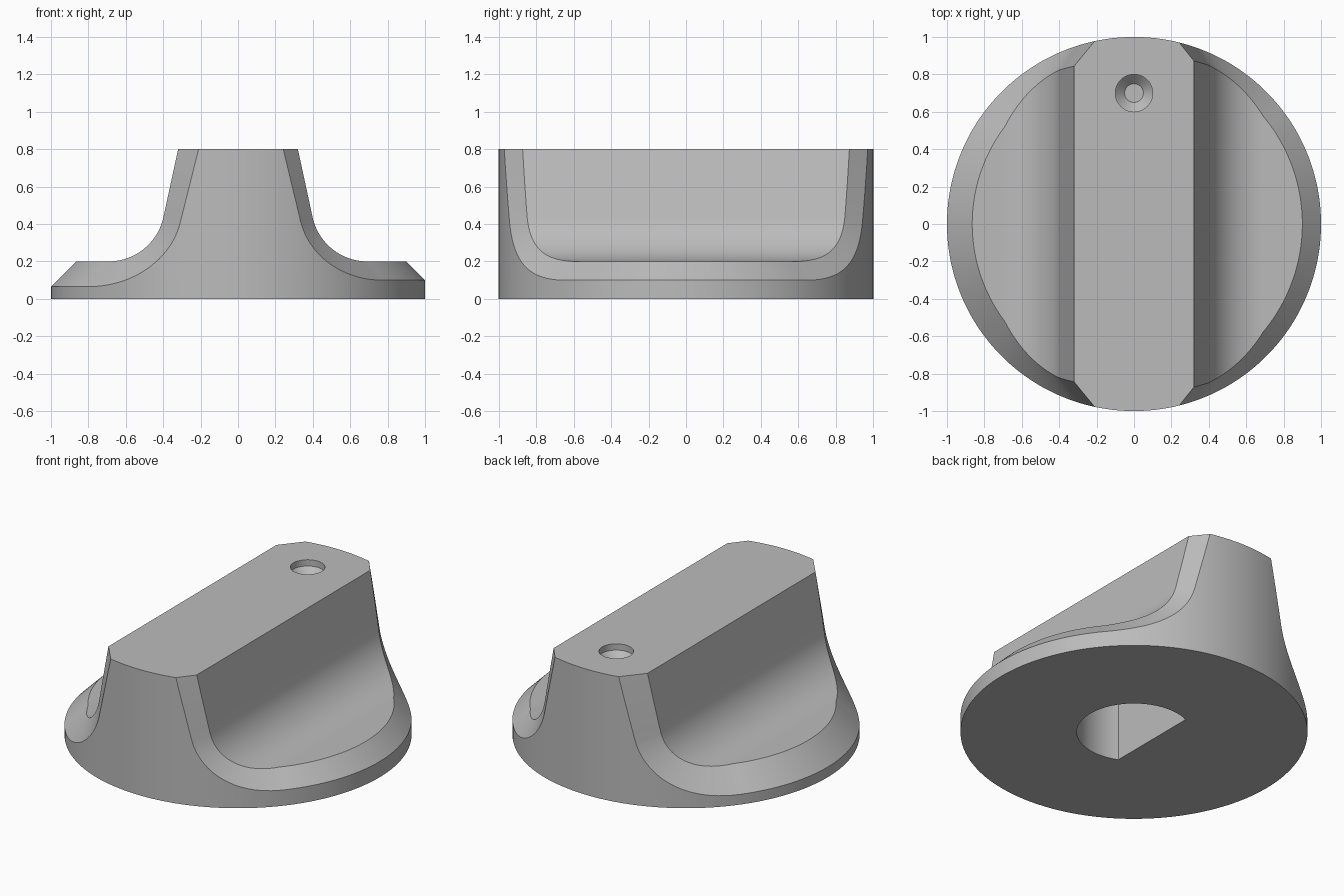
import bpy
import bmesh
from math import sin, cos, acos, pi, radians, sqrt

if "Cube" in bpy.data.objects:
    bpy.data.objects.remove(bpy.data.objects["Cube"], do_unlink=True)

TOP = 0.8                      # height of the grip
ARC_X, ARC_Z, ARC_R = 0.692, 0.5, 0.3   # fillet between grip and flange
SLOPE = radians(12.2)          # lean of the grip sides

grey = bpy.data.materials.new("plain_grey")
grey.use_nodes = True
colour = (0.5, 0.5, 0.5, 1)
grey.diffuse_color = colour
grey.node_tree.nodes["Principled BSDF"].inputs["Base Color"].default_value = colour


def to_object(bm, name):
    bmesh.ops.recalc_face_normals(bm, faces=bm.faces)
    mesh = bpy.data.meshes.new(name)
    bm.to_mesh(mesh)
    bm.free()
    mesh.materials.append(grey)
    obj = bpy.data.objects.new(name, mesh)
    bpy.context.collection.objects.link(obj)
    return obj


def loft(name, rings):
    """Closed solid through a stack of equal point loops."""
    bm = bmesh.new()
    loops = [[bm.verts.new(p) for p in ring] for ring in rings]
    n = len(loops[0])
    for low, high in zip(loops, loops[1:]):
        for i in range(n):
            j = (i + 1) % n
            bm.faces.new((low[i], low[j], high[j], high[i]))
    bm.faces.new(loops[0])
    bm.faces.new(loops[-1])
    return to_object(bm, name)


def circle(r, z, cy=0, n=48):
    return [(r * cos(2 * pi * i / n), cy + r * sin(2 * pi * i / n), z) for i in range(n)]


def side_profile(bevel):
    """Profile points with normals: sloped side, concave fillet, flat flange."""
    points = []
    for i in range(10):
        t = 0.53 * (1 - i / 10)
        points.append((ARC_X - ARC_R * cos(SLOPE) - t * sin(SLOPE),
                       ARC_Z - ARC_R * sin(SLOPE) + t * cos(SLOPE),
                       cos(SLOPE), sin(SLOPE)))
    for i in range(25):
        a = SLOPE + (pi / 2 - SLOPE) * i / 24
        points.append((ARC_X - ARC_R * cos(a), ARC_Z - ARC_R * sin(a), cos(a), sin(a)))
    start = acos(ARC_X / (1 - bevel))
    for i in range(1, 31):
        points.append(((1 - bevel) * cos(start * (1 - i / 30)), ARC_Z - ARC_R, 0, 1))
    return points


# Knob body: each side is a swept profile, a bevel band and the round wall
bm = bmesh.new()


def strip(columns):
    rows = [[bm.verts.new(p) for p in col] for col in columns]
    for a, b in zip(rows, rows[1:]):
        for k in range(len(a) - 1):
            bm.faces.new((a[k], a[k + 1], b[k + 1], b[k]))


first = {}
for side, bevel in ((1, 0.1), (-1, 0.135)):
    columns = []
    for x, z, nx, nz in side_profile(bevel):
        qx, qz = x - bevel * nx, z - bevel * nz
        y = sqrt(max(0, (1 - bevel) ** 2 - qx * qx))
        ox, oy = side * qx / (1 - bevel), y / (1 - bevel)
        columns.append([(ox, -oy, 0), (ox, -oy, qz), (side * x, -y, z),
                        (side * x, y, z), (ox, oy, qz), (ox, oy, 0)])
    first[side] = columns[0][1]
    strip(columns)

# Round wall at both ends of the grip
for end in (1, -1):
    a0, a1 = acos(first[1][0]), acos(first[-1][0])
    z0, z1 = first[1][2], first[-1][2]
    wall = []
    for i in range(13):
        a = a0 + (a1 - a0) * i / 12
        wall.append([(cos(a), end * sin(a), 0), (cos(a), end * sin(a), z0 + (z1 - z0) * i / 12)])
    strip(wall)

bmesh.ops.remove_doubles(bm, verts=bm.verts, dist=0.0002)
bmesh.ops.bisect_plane(bm, geom=bm.verts[:] + bm.edges[:] + bm.faces[:],
                       plane_co=(0, 0, TOP), plane_no=(0, 0, 1), clear_outer=True)
bmesh.ops.holes_fill(bm, edges=[e for e in bm.edges if e.is_boundary], sides=0)
knob = to_object(bm, "knob_body")

# Cutters: pointer dimple on top, D-shaped shaft socket below
dimple = loft("dimple_cutter", [circle(0.05, TOP - 0.09, 0.7), circle(0.1, TOP - 0.04, 0.7),
                                circle(0.1, TOP + 0.1, 0.7)])
SOCKET_R = 0.33
half = acos(-0.135 / SOCKET_R)
outline = [(SOCKET_R * cos(half * (i / 24 - 1)), SOCKET_R * sin(half * (i / 24 - 1)))
           for i in range(49)]
socket = loft("socket_cutter", [[(x, y, z) for x, y in outline] for z in (-0.1, 0.5)])

for cutter in (dimple, socket):
    cutter.hide_render = True
    mod = knob.modifiers.new(cutter.name, "BOOLEAN")
    mod.operation = "DIFFERENCE"
    mod.solver = "EXACT"
    mod.object = cutter

# Bake the cuts and drop the cutters
bpy.context.view_layer.update()
baked = bpy.data.meshes.new_from_object(knob.evaluated_get(bpy.context.evaluated_depsgraph_get()))
knob.modifiers.clear()
knob.data = baked
for cutter in (dimple, socket):
    bpy.data.objects.remove(cutter, do_unlink=True)

bpy.ops.object.select_all(action="DESELECT")
knob.select_set(True)
bpy.context.view_layer.objects.active = knob
bpy.ops.object.shade_smooth_by_angle(angle=radians(25))
